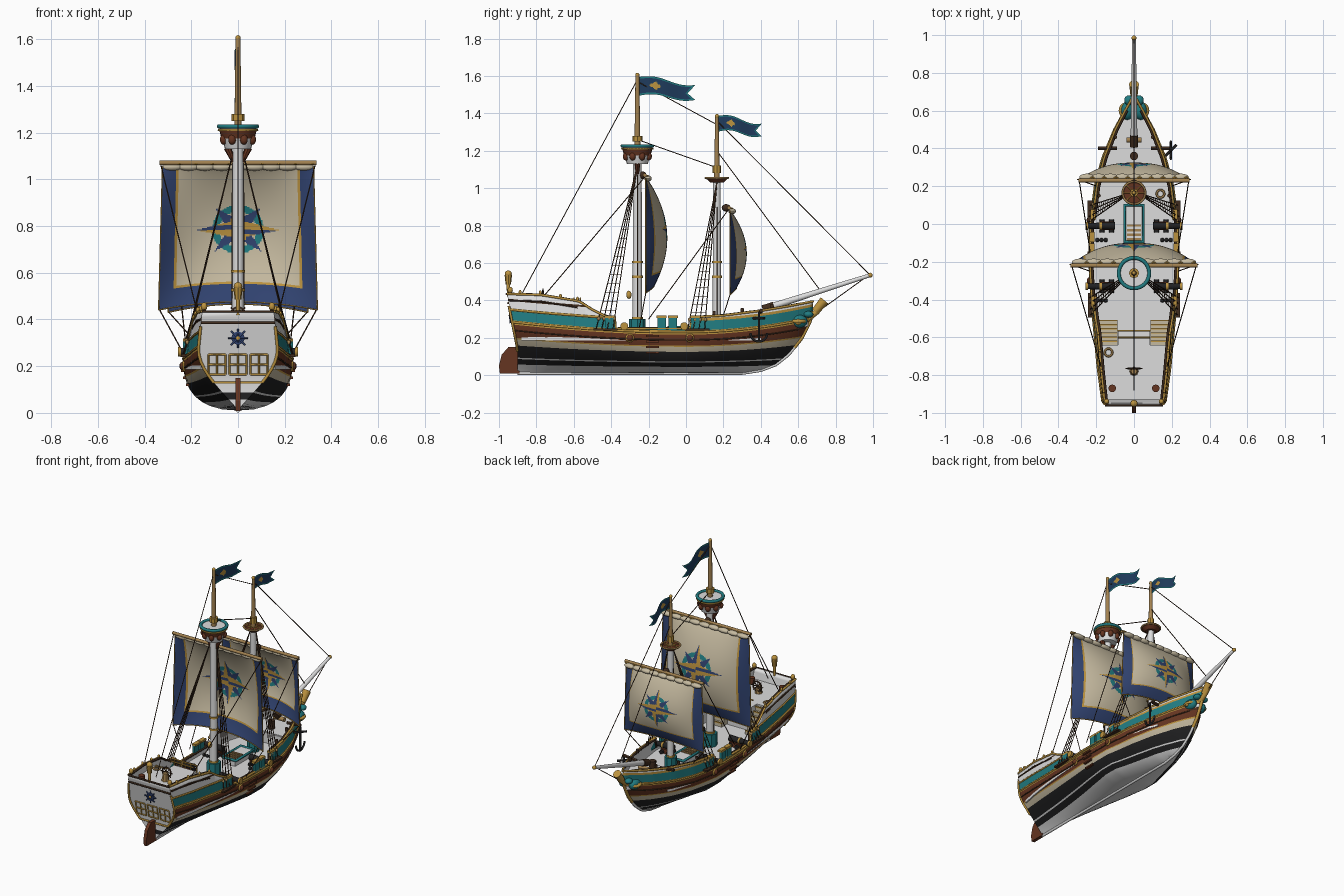
import bpy, bmesh
from math import sin, cos, pi, hypot
from mathutils import Vector, Matrix

if "Cube" in bpy.data.objects:
    bpy.data.objects.remove(bpy.data.objects["Cube"])

COLOURS = {"white": (.72, .72, .72), "gold": (.5, .29, .05), "teal": (.015, .2, .22),
           "brown": (.13, .035, .015), "black": (.015, .015, .016), "cream": (.56, .49, .35),
           "navy": (.03, .055, .16), "dark_wood": (.05, .025, .013), "tan_wood": (.36, .22, .08),
           "deep_blue": (.014, .045, .11)}
NAMES = list(COLOURS)
MATS = []
for n, c in COLOURS.items():
    m = bpy.data.materials.new(n)
    m.use_nodes = True
    m.diffuse_color = (*c, 1)
    m.node_tree.nodes["Principled BSDF"].inputs["Base Color"].default_value = (*c, 1)
    MATS.append(m)
IDX = {n: i for i, n in enumerate(NAMES)}


# ---- helpers ----
def finish(name, bm, mat=None, smooth=True):
    me = bpy.data.meshes.new(name)
    for m in ([MATS[IDX[mat]]] if mat else MATS):
        me.materials.append(m)
    for f in bm.faces:
        f.smooth = smooth
    for e in bm.edges:
        e.smooth = len(e.link_faces) != 2 or e.calc_face_angle(0) < .6
    bm.to_mesh(me)
    bm.free()
    ob = bpy.data.objects.new(name, me)
    bpy.context.collection.objects.link(ob)
    return ob


def box(name, loc, size, mat):
    bm = bmesh.new()
    bmesh.ops.create_cube(bm, size=1, matrix=Matrix.Translation(loc) @ Matrix.Diagonal((*size, 1)))
    finish(name, bm, mat, False)


def rod(name, a, b, r1, r2, mat, n=14):
    a, b = Vector(a), Vector(b)
    bm = bmesh.new()
    rot = (b - a).to_track_quat('Z', 'Y').to_matrix().to_4x4()
    bmesh.ops.create_cone(bm, cap_ends=True, segments=n, radius1=r1, radius2=r2, depth=(b - a).length,
                          matrix=Matrix.Translation((a + b) / 2) @ rot)
    finish(name, bm, mat)


def ball(name, loc, size, mat):
    bm = bmesh.new()
    bmesh.ops.create_uvsphere(bm, u_segments=14, v_segments=8, radius=1,
                              matrix=Matrix.Translation(loc) @ Matrix.Diagonal((*size, 1)))
    finish(name, bm, mat)


def tube(name, paths, r, mat, closed=False):
    cu = bpy.data.curves.new(name, 'CURVE')
    cu.dimensions, cu.bevel_depth, cu.bevel_resolution, cu.use_fill_caps = '3D', r, 1, True
    for p in paths:
        s = cu.splines.new('POLY')
        s.points.add(len(p) - 1)
        for q, co in zip(s.points, p):
            q.co = (*co, 1)
        s.use_cyclic_u = closed
    cu.materials.append(MATS[IDX[mat]])
    bpy.context.collection.objects.link(bpy.data.objects.new(name, cu))


def ring(name, loc, r, thick, mat):
    tube(name, [[(loc[0] + r * cos(i * pi / 16), loc[1] + r * sin(i * pi / 16), loc[2])
                 for i in range(32)]], thick, mat, True)


def lin(pts, v):
    for (a, p), (b, q) in zip(pts, pts[1:]):
        if v <= b:
            return p + (q - p) * max(0, v - a) / (b - a)
    return pts[-1][1]


# ---- hull form ----
BEAM = [(-.9, .17), (-.75, .193), (-.5, .218), (-.25, .235), (0, .235), (.2, .208), (.35, .168),
        (.5, .105), (.6, .05), (.68, .002)]
KEEL = [(.3, .01), (.4, .025), (.48, .055), (.55, .11), (.62, .2), (.66, .28), (.68, .34)]
TOP = [(-.9, .435), (-.75, .43), (-.57, .395), (-.5, .35), (-.43, .315), (-.38, .31), (-.375, .25),
       (.03, .25), (.035, .31), (.2, .32), (.4, .345), (.55, .37), (.68, .395)]
beam, keel, top = (lambda y, t=t: lin(t, y) for t in (BEAM, KEEL, TOP))
sheer = lambda y: .06 * (y / (.95 if y < 0 else .6)) ** 2


def hull_pt(y, z, side=1, out=0):
    ref = max(.22 + sheer(y), keel(y) + .03)
    t = min(1, max(0, (z - keel(y)) / (ref - keel(y))))
    k = .45 + (.65 * min(1, max(0, (-y - .1) / .8)) if y < 0 else .5 * min(1, y / .5))
    x = beam(y) * sin(pi / 2 * t ** k) * (1 - .6 * max(0, z - ref))
    rake = .06 * max(0, (z - .15) / .3) * min(1, max(0, (-y - .6) / .3))
    return (side * (x + out), y - rake, z)


STATIONS = sorted({round(-.9 + i * .02, 3) for i in range(80)} | {-.375, .035})
BANDS = [(.015, "white"), (.03, "white"), (.045, "white"), (.068, "black"), (.074, "white"), (.1, "black"),
         (.125, "black"), (.152, "cream"), (.158, "gold"), (.186, "brown"), (.191, "dark_wood"),
         (.217, "brown"), (.24, "gold"), (.29, "teal"), (.304, "gold"), (.345, "white"),
         (.355, "dark_wood"), (.5, "white")]


def row_z(y, zr):
    return min(top(y), max(keel(y), zr + sheer(y) * min(1, zr / .2)))


bm = bmesh.new()
grid = {}
for side in (1, -1):
    for i, y in enumerate(STATIONS):
        for j, zr in enumerate([0] + [b[0] for b in BANDS]):
            grid[side, i, j] = bm.verts.new(hull_pt(y, row_z(y, zr), side))
    for i in range(len(STATIONS) - 1):
        for j, (_, c) in enumerate(BANDS):
            q = [grid[side, i, j], grid[side, i + 1, j], grid[side, i + 1, j + 1], grid[side, i, j + 1]]
            bm.faces.new(q[::side]).material_index = IDX[c]
for j, (zr, c) in enumerate(BANDS):  # transom
    f = bm.faces.new([grid[s, 0, j + d] for s, d in ((-1, 0), (1, 0), (1, 1), (-1, 1))])
    f.material_index = IDX[c if zr < .09 else "white"]
bmesh.ops.remove_doubles(bm, verts=bm.verts[:], dist=.0004)
bmesh.ops.dissolve_degenerate(bm, edges=bm.edges[:], dist=.0003)
bmesh.ops.recalc_face_normals(bm, faces=bm.faces[:])
hull = finish("hull", bm)
hull.data.materials.append(MATS[0])
sol = hull.modifiers.new("planking", 'SOLIDIFY')
sol.thickness, sol.offset, sol.material_offset = .008, -1, len(NAMES)


def strake(name, height, r, mat, y0=-.9, y1=.68, out=0):
    tube(name, [[hull_pt(y, height(y), s, out) for y in STATIONS if y0 <= y <= y1] for s in (1, -1)], r, mat)


strake("top_rail", top, .007, "gold")
strake("inner_rail", lambda y: top(y) + .001, .007, "dark_wood", -.9, .6, -.011)
strake("lower_wale", lambda y: row_z(y, .188), .004, "dark_wood", -.9, .6)
strake("upper_wale", lambda y: row_z(y, .23), .006, "gold", -.9, .64)
strake("quarter_moulding", lambda y: row_z(y, .297), .006, "gold", -.9, -.4)
strake("quarter_rail", lambda y: top(y) - .035, .005, "dark_wood", -.9, -.57)
tube("keel_beam", [[(0, y, keel(y)) for y in STATIONS if y < .62]], .009, "white")
tube("stem_post", [[(0, y, keel(y)) for y in STATIONS if y > .56]], .011, "gold")


def deck(name, y0, y1, z):
    bm = bmesh.new()
    ys = [y0 + (y1 - y0) * i / 24 for i in range(25)]
    rows = [[bm.verts.new((s * max(.001, hull_pt(y, z)[0] - .004), y, h)) for s, h in
             ((-1, z), (1, z), (1, z - .03), (-1, z - .03))] for y in ys]
    for a, b in zip(rows, rows[1:]):
        for k in range(4):
            bm.faces.new((a[k], a[(k + 1) % 4], b[(k + 1) % 4], b[k]))
    bm.faces.new(rows[0]), bm.faces.new(rows[-1])
    bmesh.ops.recalc_face_normals(bm, faces=bm.faces[:])
    finish(name, bm, "white", False)


deck("main_deck", -.88, .4, .215)
deck("quarter_deck", -.93, -.64, .37)
deck("fore_deck", .3, .66, .29)
box("quarter_bulkhead", (0, -.645, .29), (.37, .01, .16), "white")
box("fore_bulkhead", (0, .3, .25), (.32, .01, .07), "white")
box("cabin_front", (0, -.605, .29), (.17, .08, .16), "white")

# ---- stern: transom trim, windows, emblem, lantern, rudder ----
edge = [hull_pt(-.9, .13 + i * .03) for i in range(9)]
tube("transom_trim", [[(s * x, y - .003, z) for x, y, z in edge] for s in (1, -1)], .007, "gold")
for h, c in ((.13, "gold"), (.434, "dark_wood"), (.385, "dark_wood")):
    p = hull_pt(-.9, h)
    tube("transom_moulding", [[(-p[0], p[1] - .003, h), (p[0], p[1] - .003, h)]], .006, c)
back = lambda x, z: (x, hull_pt(-.9, z)[1] - .002, z)
frames = []
for cx in (-.09, 0, .09):
    frames += [[back(cx + d, .165), back(cx + d, .25)] for d in (-.036, 0, .036)]
    frames += [[back(cx - .036, z), back(cx + .036, z)] for z in (.165, .207, .25)]
tube("stern_window_frames", frames, .0045, "gold")
rod("stern_medallion", back(0, .32), (0, -.943, .32), .028, .028, "navy", 20)
spokes = [[(0, -.943, .32), (.042 * cos(a * pi / 4), -.94, .32 + .042 * sin(a * pi / 4))] for a in range(8)]
tube("medallion_points", spokes, .004, "navy")
ball("medallion_boss", (0, -.943, .32), (.01, .005, .01), "gold")
bm = bmesh.new()
f = bm.faces.new([bm.verts.new((-.011, y, z)) for y, z in
                  ((-.89, .008), (-.995, .008), (-1, .05), (-.985, .11), (-.95, .15), (-.89, .15))])
ext = bmesh.ops.extrude_face_region(bm, geom=[f])
bmesh.ops.translate(bm, verts=[v for v in ext["geom"] if isinstance(v, bmesh.types.BMVert)], vec=(.022, 0, 0))
bmesh.ops.recalc_face_normals(bm, faces=bm.faces[:])
finish("rudder", bm, "brown", False)
rod("lantern_post", (0, -.95, .42), (0, -.95, .49), .007, .01, "gold")
rod("lantern_body", (0, -.95, .485), (0, -.95, .535), .014, .02, "gold", 8)
ball("lantern_cap", (0, -.95, .542), (.019, .019, .018), "gold")
for s in (1, -1):
    ball("corner_finial", (s * .145, -.94, .455), (.014, .014, .018), "gold")
    rod("stern_keg", (s * .115, -.87, .37), (s * .115, -.87, .41), .02, .02, "brown")
    for y in (-.84, -.75, -.66, -.58):
        ball("rail_finial", hull_pt(y, top(y) + .01, s), (.008, .008, .013), "gold")
    for i in range(6):  # stairs up to the quarterdeck
        h = .36 - i * .024
        box("stair_step", (s * .138, -.63 + i * .022, .215 + (h - .215) / 2), (.1, .022, h - .215), "cream")
        box("stair_nosing", (s * .138, -.621 + i * .022, h), (.102, .007, .008), "gold")
tube("quarter_railing", [[(-.085, y, .41), (.085, y, .41)] for y in (-.565, -.6)] +
     [[(x, -.565, .36), (x, -.565, .41)] for x in (-.085, -.04, 0, .04, .085)], .005, "gold")

# ---- steering wheel ----
rod("wheel_stand", (0, -.78, .37), (0, -.78, .42), .024, .016, "tan_wood", 8)
tube("wheel_rim", [[(.032 * cos(i * pi / 8), -.765, .42 + .032 * sin(i * pi / 8)) for i in range(16)]],
     .005, "dark_wood", True)
tube("wheel_spokes", [[(0, -.765, .42), (.044 * cos(i * pi / 4), -.765, .42 + .044 * sin(i * pi / 4))]
                      for i in range(8)], .003, "dark_wood")

# ---- deck fittings ----
box("hatch_well", (0, 0, .235), (.09, .19, .04), "white")
tube("hatch_coaming", [[(-.05, -.095, .255), (.05, -.095, .255), (.05, .1, .255), (-.05, .1, .255)]],
     .009, "teal", True)
for i in range(4):
    box("hatch_step", (0, -.08 + i * .024, .258), (.075, .013, .008), "tan_wood")
ring("rope_coil", (.14, .16, .225), .02, .006, "tan_wood")
ring("rope_coil", (-.135, -.68, .378), .02, .006, "tan_wood")
for s in (1, -1):
    for y in (-.33, -.01):  # cannons
        box("cannon_carriage", (s * .145, y, .232), (.075, .045, .03), "brown")
        rod("cannon_barrel", (s * .1, y, .262), (s * .25, y, .262), .021, .015, "black")
        rod("cannon_band", (s * .17, y, .262), (s * .182, y, .262), .021, .021, "gold")
        rod("cannon_muzzle", (s * .244, y, .262), (s * .256, y, .262), .021, .021, "gold")
        for dx in (-.025, .025):
            rod("carriage_axle", (s * .145 + dx, y - .035, .228), (s * .145 + dx, y + .035, .228), .014, .014, "black")
        for dx in (0, .022, .044):
            ball("cannon_shot", (s * (.15 + dx), y - .075, .226), (.011, .011, .011), "black")
    for y in (-.13, -.07, .05, -.41):  # raised bulwark panels beside the gangway
        box("gangway_panel", hull_pt(y, .275, s), (.018, .045, .06), "teal")
        box("gangway_cap", hull_pt(y, .312, s), (.028, .053, .013), "gold")
    for y in (-.43, .06):
        box("chain_plate", hull_pt(y, .245, s, .008), (.03, .13, .012), "dark_wood")
    for z in (.12, .15, .18, .21):
        box("boarding_step", hull_pt(-.18, z, s, .004), (.016, .07, .01), "brown")
    for y in (-.3, .02):
        ball("side_boss_rim", hull_pt(y, .2, s, .001), (.01, .024, .024), "gold")
        ball("side_boss", hull_pt(y, .2, s, .005), (.015, .018, .018), "brown")
    rod("cathead", (s * .09, .4, .335), (s * .19, .4, .345), .011, .011, "dark_wood", 6)
    for y in (.15, .3, .46):
        rod("bollard", hull_pt(y, top(y), s, -.015), hull_pt(y, top(y) + .025, s, -.015), .009, .009, "dark_wood")
rod("windlass", (-.04, .445, .325), (.04, .445, .325), .014, .014, "tan_wood")
rod("fore_keg", (0, .36, .29), (0, .36, .345), .022, .022, "dark_wood")

# ---- anchor on the left bow ----
AX = .195
tube("anchor", [[(AX, .39, .34), (AX, .39, .18)], [(AX - .03, .36, .305), (AX + .03, .42, .305)],
                [(AX, .39 + .045 * sin(a * pi / 10), .225 - .045 * cos(a * pi / 10)) for a in range(-5, 6)]],
     .007, "black")

# ---- bow: figurehead and bowsprit ----
rod("bowsprit", (0, .42, .355), (0, .985, .535), .019, .01, "white")
rod("bowsprit_heel", (0, .41, .352), (0, .47, .371), .022, .022, "dark_wood")
ball("bowsprit_cap", (0, .985, .535), (.013, .013, .013), "gold")
tube("beakhead", [[(0, .58, .27), (0, .65, .3), (0, .7, .34), (0, .72, .365)]], .018, "gold")
rod("figurehead", (0, .69, .34), (0, .74, .4), .02, .026, "gold")
for s in (1, -1):
    ball("bow_shell", (s * .035, .6, .288), (.034, .05, .036), "teal")
    ring("bow_shell_trim", (s * .035, .6, .288), .036, .01, "gold")
    ball("bow_scroll", (s * .028, .655, .325), (.024, .026, .018), "teal")
    ball("bow_boss", (s * .064, .6, .285), (.012, .018, .016), "gold")


# ---- masts ----
def mast(label, y, foot, joint, tip, r):
    rod(label + "_mast", (0, y, foot), (0, y, joint), r, r * .88, "white", 16)
    rod(label + "_topmast", (0, y, joint), (0, y, tip), r * .65, r * .4, "tan_wood")
    ball(label + "_truck", (0, y, tip), (.011, .011, .012), "gold")
    rod(label + "_mast_base", (0, y, foot), (0, y, foot + .09), r * 1.7, r * 1.7, "teal", 8)
    for z in (foot + .09, .52, .6):
        rod(label + "_mast_band", (0, y, z), (0, y, z + .012), r * 1.15, r * 1.15, "gold", 16)


MY, FY = -.26, .165
mast("main", MY, .21, 1.14, 1.605, .026)
mast("fore", FY, .21, 1.05, 1.385, .023)
rod("main_cap", (0, MY, 1.25), (0, MY, 1.28), .027, .027, "gold", 8)
rod("fore_cap", (0, FY, 1.08), (0, FY, 1.12), .022, .022, "gold", 8)
ball("mast_lantern", (0, MY - .045, .43), (.014, .014, .022), "gold")

# ---- crow's nest and fore top ----
rod("nest_lower", (0, MY, 1.13), (0, MY, 1.175), .056, .069, "white", 20)
rod("nest_upper", (0, MY, 1.175), (0, MY, 1.212), .071, .081, "brown", 20)
rod("nest_floor", (0, MY, 1.21), (0, MY, 1.224), .08, .08, "white", 20)
ring("nest_trim", (0, MY, 1.21), .082, .005, "gold")
ring("nest_rim", (0, MY, 1.226), .081, .01, "teal")
for i in range(8):
    a = (i + .5) * pi / 4
    ball("nest_shield", (.066 * cos(a), MY + .066 * sin(a), 1.17), (.017, .017, .022), "brown")
for s in (1, -1):
    rod("nest_knee", (s * .02, MY, 1.075), (s * .045, MY, 1.135), .008, .016, "brown", 8)
rod("fore_top", (0, FY, 1.03), (0, FY, 1.055), .035, .062, "brown", 16)
ring("fore_top_rim", (0, FY, 1.055), .06, .006, "tan_wood")
tube("fore_top_spokes", [[(0, FY, 1.056), (.058 * cos(i * pi / 4), FY + .058 * sin(i * pi / 4), 1.056)]
                         for i in range(8)], .003, "gold")


# ---- sails, painted by position ----
def sail_colour(x, z, half, ez, k):
    dx, dz = abs(x) / k, abs(z - ez) / k
    d = hypot(dx, dz)
    if dx / .18 + dz / .042 < 1:
        return "gold" if (z > ez) == (x > 0) or dz > .02 else "navy"
    if dz / .17 + dx / .042 < 1:
        return "navy" if (z > ez) == (x > 0) else "gold"
    if (dx + dz) / .2 + abs(dx - dz) / .055 < 1:
        return "navy"
    if .08 < d < .11:
        return "teal"
    m = min(half - abs(x), z - .02)
    return "navy" if m < .063 * k else "gold" if m < .07 * k else "cream"


def sail(label, y0, half, z0, z1, bulge, ez, k):
    n, h = 120, z1 - z0

    def pos(u, v):
        b = max(0, sin(pi * (.1 + .9 * v))) ** .8 * (1 - abs(u) ** 2.4)
        return (u * half * (1.03 - .05 * v), y0 + bulge * b, z0 + h * v + .035 * (1 - u * u) * (1 - v))
    bm = bmesh.new()
    vs = [[bm.verts.new(pos(i / n * 2 - 1, j / n)) for i in range(n + 1)] for j in range(n + 1)]
    for j in range(n):
        for i in range(n):
            f = bm.faces.new((vs[j][i], vs[j + 1][i], vs[j + 1][i + 1], vs[j][i + 1]))
            u, v = (i + .5) / n * 2 - 1, (j + .5) / n
            f.material_index = IDX[sail_colour(u * half, v * h, half, ez - z0, k)]
    finish(label + "_sail", bm)
    rim = [[pos(s, i / 24) for i in range(25)] for s in (1, -1)] + [[pos(i / 12 - 1, 0) for i in range(25)]]
    tube(label + "_sail_rope", rim, .003, "gold")
    rod(label + "_yard", (-half - .005, y0 - .005, z1 + .015), (half + .005, y0 - .005, z1 + .015), .01, .01, "tan_wood")
    ball(label + "_yard_sling", (0, y0 - .02, z1 + .015), (.02, .024, .02), "dark_wood")
    for i in range(9):  # gathered cloth under the yard
        x = (i - 4) * half * .215
        ball(label + "_sail_gather", (x, y0 + .012, z1 - .003), (half * .14, .02, .016), "cream")
        ring(label + "_yard_tie", (x + half * .1, y0, z1 + .012), .012, .004, "gold")


sail("main", -.215, .33, .44, 1.055, .115, .77, 1)
sail("fore", .235, .29, .43, .88, .09, .66, .82)


# ---- pennants ----
def flag(label, y, z, length, h):
    nu, nv = 48, 20
    bm = bmesh.new()
    vs = []
    for j in range(nv + 1):
        v = j / nv * 2 - 1
        for i in range(nu + 1):
            u = i / nu * (1 - .14 * (1 - abs(v)))
            vs.append(bm.verts.new((.02 * u * sin(6 * u), y + u * length,
                                    z + v * h * (1 - .2 * u) + .012 * sin(6 * u) - .03 * u)))
    for j in range(nv):
        for i in range(nu):
            a = j * (nu + 1) + i
            f = bm.faces.new([vs[q] for q in (a, a + 1, a + nu + 2, a + nu + 1)])
            edge = j in (0, 1, nv - 1, nv - 2) or i > nu - 3
            star = abs(i - 15) / 6 + abs(j - 9.5) / 5 < 1
            f.material_index = IDX["teal" if edge else "gold" if star else "deep_blue"]
    finish(label + "_pennant", bm)


flag("main", MY + .01, 1.545, .3, .05)
flag("fore", FY + .01, 1.345, .23, .042)

# ---- rigging ----
stays = [[(0, MY, 1.58), (0, -.88, .43)], [(0, MY, 1.57), (0, FY, 1.34)], [(0, MY, 1.26), (0, FY, 1.11)],
         [(0, FY, 1.36), (0, .98, .54)], [(0, FY, 1.2), (0, .72, .45)], [(0, .97, .53), (0, .72, .35)]]
ratlines = []
for s in (1, -1):
    stays += [[(s * .33, -.22, 1.06), hull_pt(-.73, .43, s)], [(s * .29, .23, .89), hull_pt(-.2, .3, s)],
              [(s * .335, -.215, .44), hull_pt(-.25, .25, s)], [(s * .295, .235, .43), hull_pt(.2, .32, s)],
              [(s * .026, MY, .3), (s * .024, MY, 1.07)], [(s * .023, FY, .3), (s * .021, FY, .9)]]
    for my, zt, y0 in ((MY, 1.12, -.48), (FY, 1.03, .01)):
        feet = [Vector(hull_pt(y0 + i * .03, .25, s, .012)) for i in range(4)]
        head = Vector((s * .02, my, zt))
        stays += [[p, head] for p in feet]
        ratlines += [[p.lerp(head, t / 18) for p in feet] for t in range(2, 15)]
        for p in feet:
            ball("deadeye", p.lerp(head, .06), (.008, .009, .01), "tan_wood")
tube("stays_and_shrouds", stays, .0028, "dark_wood")
tube("ratlines", ratlines, .0016, "dark_wood")
